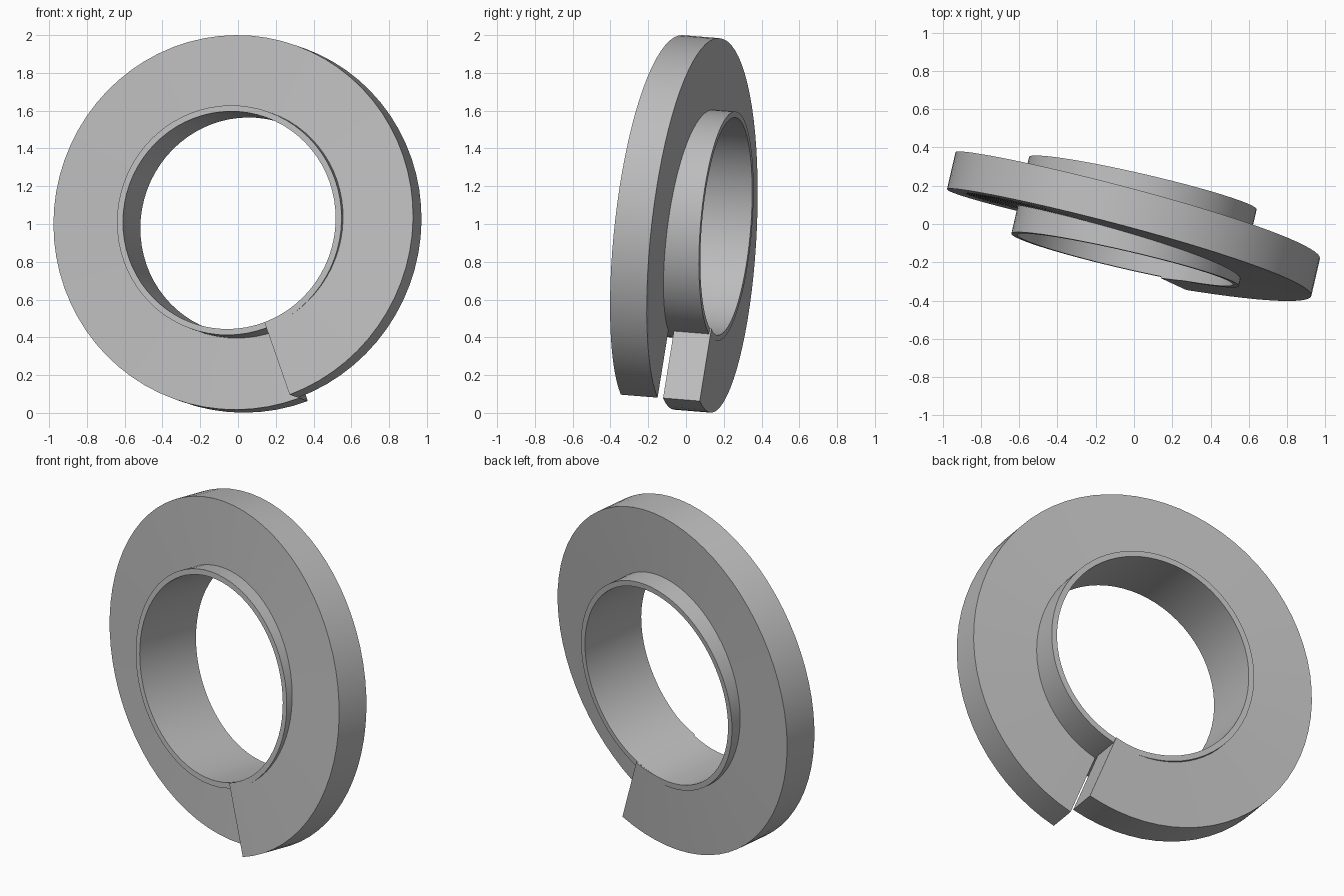
import bpy, bmesh
from math import radians, cos, sin
from mathutils import Matrix

cube = bpy.data.objects.get("Cube")
if cube:
    bpy.data.objects.remove(cube, do_unlink=True)

steel = bpy.data.materials.new("grey steel")
steel.use_nodes = True
grey = (0.5, 0.5, 0.5, 1)
steel.diffuse_color = grey
steel.node_tree.nodes["Principled BSDF"].inputs["Base Color"].default_value = grey

# Shared tilted axis of the washer (local Y is the axis)
PLACE = (Matrix.Translation((0, 0.013, 1.004))
         @ Matrix.Rotation(radians(-13), 4, 'Z')
         @ Matrix.Rotation(radians(-4.5), 4, 'X'))


def sweep_ring(name, inner, outer, thickness, pitch, start, segments):
    """Turn a rectangle once about local Y; a pitch makes it an open helix."""
    bm = bmesh.new()
    half = thickness / 2
    profile = [(inner, -half), (outer, -half), (outer, half), (inner, half)]
    closed = pitch == 0
    sections = []
    for i in range(segments if closed else segments + 1):
        t = i / segments
        a = radians(start + 360 * t)
        sections.append([bm.verts.new((r * cos(a), y + pitch * (t - 0.5), r * sin(a)))
                         for r, y in profile])
    following = sections[1:] + (sections[:1] if closed else [])
    for s, n in zip(sections, following):
        for k in range(4):
            j = (k + 1) % 4
            bm.faces.new((s[k], s[j], n[j], n[k]))
    if not closed:
        bm.faces.new(sections[0])
        bm.faces.new(sections[-1])
    bmesh.ops.recalc_face_normals(bm, faces=bm.faces)
    mesh = bpy.data.meshes.new(name)
    bm.to_mesh(mesh)
    bm.free()
    mesh.materials.append(steel)
    obj = bpy.data.objects.new(name, mesh)
    bpy.context.collection.objects.link(obj)
    obj.matrix_world = PLACE
    bpy.ops.object.select_all(action='DESELECT')
    obj.select_set(True)
    bpy.context.view_layer.objects.active = obj
    bpy.ops.object.shade_smooth_by_angle(angle=radians(30))
    return obj


# Split spring washer: one helical turn with a gap at the bottom
sweep_ring("split_washer", 0.579, 0.99, 0.2, 0.23, -69.5, 72)

# Thin sleeve lining the hole
sweep_ring("inner_sleeve", 0.578, 0.61, 0.412, 0, -69.5, 72)
